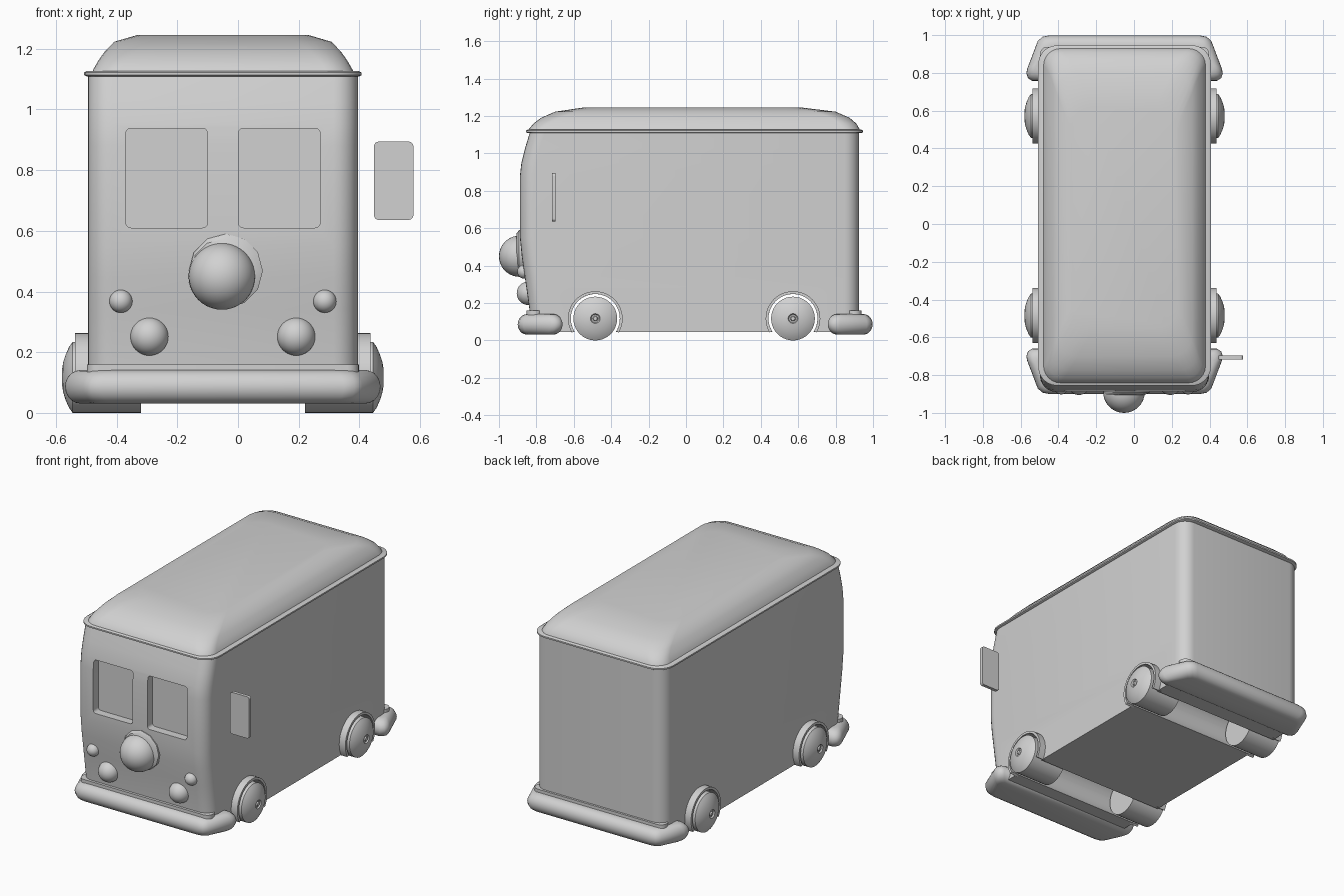
import bpy, bmesh, math
from mathutils import Vector

if "Cube" in bpy.data.objects:
    bpy.data.objects.remove(bpy.data.objects["Cube"])

CX = -0.05  # centre line of the van (the mirror sticks out on one side)
grey = bpy.data.materials.new("light grey")
grey.diffuse_color = (0.64, 0.64, 0.64, 1)
grey.use_nodes = True
grey.node_tree.nodes["Principled BSDF"].inputs["Base Color"].default_value = grey.diffuse_color


def finish(name, bm, angle=35):
    bmesh.ops.recalc_face_normals(bm, faces=bm.faces)
    me = bpy.data.meshes.new(name)
    bm.to_mesh(me)
    bm.free()
    ob = bpy.data.objects.new(name, me)
    bpy.context.collection.objects.link(ob)
    me.materials.append(grey)
    smooth(ob, angle)
    return ob


def smooth(ob, angle=35):
    bpy.ops.object.select_all(action='DESELECT')
    ob.select_set(True)
    bpy.context.view_layer.objects.active = ob
    bpy.ops.object.shade_smooth_by_angle(angle=math.radians(angle))


def loft(name, rings, angle=35):
    """Skin a list of equal-length closed rings and cap both ends."""
    bm = bmesh.new()
    vs = [[bm.verts.new(p) for p in ring] for ring in rings]
    n = len(vs[0])
    for a, b in zip(vs, vs[1:]):
        for i in range(n):
            bm.faces.new((a[i], a[(i + 1) % n], b[(i + 1) % n], b[i]))
    bm.faces.new(vs[0])
    bm.faces.new(vs[-1])
    return finish(name, bm, angle)


def rrect(hx, y0, y1, r, n=6):
    """Rounded rectangle outline, centred on x = 0."""
    pts = []
    for k, (sx, y) in enumerate([(1, y1 - r), (-1, y1 - r), (-1, y0 + r), (1, y0 + r)]):
        for i in range(n + 1):
            a = math.pi / 2 * (k + i / n)
            pts.append((sx * (hx - r) + r * math.cos(a), y + r * math.sin(a)))
    return pts


def level(hx, y0, y1, r, z):
    return [(CX + x, y, z) for x, y in rrect(hx, y0, y1, r)]


def plate(name, x0, x1, z0, z1, y0, y1, r):
    """Upright rounded plate facing -y."""
    c = (x0 + x1) / 2
    out = rrect((x1 - x0) / 2, z0, z1, r)
    return loft(name, [[(c + x, y, z) for x, z in out] for y in (y0, y1)])


def ball(name, x, y, z, r):
    bm = bmesh.new()
    bmesh.ops.create_uvsphere(bm, u_segments=32, v_segments=20, radius=r)
    bmesh.ops.translate(bm, verts=bm.verts, vec=Vector((x, y, z)))
    return finish(name, bm)


def turned_x(name, profile, y, z, side, n=40):
    """Round part along x; profile holds (distance from centre line, radius)."""
    return loft(name, [[(CX + side * d, y + r * math.cos(2 * math.pi * i / n),
                         z + r * math.sin(2 * math.pi * i / n)) for i in range(n)]
                       for d, r in profile])


# body shell: front face bulges forward in the middle
front = [(0.045, -0.832), (0.16, -0.836), (0.34, -0.862), (0.45, -0.878), (0.55, -0.888),
         (0.88, -0.888), (0.95, -0.880), (1.03, -0.86), (1.115, -0.834)]
body = loft("body", [level(0.445, y, 0.925, 0.08, z) for z, y in front])

# wheel tunnels and window recesses
WHEELS = (("front", -0.485), ("rear", 0.572))
WZ = 0.117
cutters = [turned_x("tunnel_cutter", [(-0.6, 0.131), (0.6, 0.131)], y, WZ, 1) for _, y in WHEELS]
for x0 in (-0.37, 0.001):
    cutters.append(plate("window_cutter", x0, x0 + 0.27, 0.61, 0.938, -1.0, -0.838, 0.018))
for c in cutters:
    c.hide_render = True
    bpy.context.view_layer.objects.active = body
    m = body.modifiers.new("cut", 'BOOLEAN')
    m.object = c
    m.solver = 'EXACT'
    bpy.ops.object.modifier_apply(modifier=m.name)
    bpy.data.objects.remove(c)
smooth(body)

# roof gutter and domed roof
loft("roof_rim", [level(0.447, -0.846, 0.936, 0.09, 1.108), level(0.457, -0.856, 0.946, 0.10, 1.113),
                  level(0.457, -0.856, 0.946, 0.10, 1.122), level(0.447, -0.846, 0.936, 0.09, 1.127)])
loft("roof", [level(0.432, -0.845, 0.932, 0.09, 1.115), level(0.428, -0.84, 0.928, 0.09, 1.13),
              level(0.411, -0.815, 0.910, 0.09, 1.16), level(0.39, -0.775, 0.875, 0.10, 1.19),
              level(0.358, -0.70, 0.80, 0.11, 1.223), level(0.283, -0.55, 0.62, 0.12, 1.245)], 50)

# bumpers with thin trim strips above them
half = [(0.40, -0.12), (0.435, -0.113), (0.46, -0.09), (0.515, 0.055),
        (0.52, 0.08), (0.512, 0.105), (0.49, 0.12)]
outline = half + [(-x, y) for x, y in reversed(half)]
for name, yc, s in (("front", -0.78, 1), ("rear", 0.878, -1)):
    rings = []
    for i in range(11):
        t = math.pi * (i / 10 - 0.5)
        inset = 0.05 * (1 - math.cos(t))
        sx, sy = 1 - inset / 0.52, 1 - inset / 0.12
        rings.append([(CX + x * sx, yc + s * y * sy, 0.086 + 0.055 * math.sin(t)) for x, y in outline])
    loft(name + "_bumper", rings, 40)
    y0, y1 = (-0.852, -0.77) if s == 1 else (0.86, 0.938)
    loft(name + "_trim", [level(0.448, y0, y1, 0.038, z) for z in (0.12, 0.16)])

# wheels with domed hubs, and arches around them
wheel = [(0.27, 0.117), (0.495, 0.117), (0.507, 0.10), (0.518, 0.075), (0.526, 0.05),
         (0.53, 0.026), (0.522, 0.021), (0.522, 0.014), (0.53, 0.010)]
for name, y in WHEELS:
    for side, label in ((-1, "left"), (1, "right")):
        turned_x(f"{name}_{label}_wheel", wheel, y, WZ, side)
        rings = []
        for i in range(33):
            a = math.radians(-31 + 242 * i / 32)
            rings.append([(CX + side * d, y + r * math.cos(a), WZ + r * math.sin(a))
                          for d, r in ((0.43, 0.131), (0.487, 0.131), (0.487, 0.146), (0.43, 0.146))])
        loft(f"{name}_{label}_arch", rings)

# nose ball with its collar
ball("nose", -0.053, -0.89, 0.45, 0.11)
n = 12
loft("nose_collar", [[(-0.04 - 0.01 * (r < 0.12) + r * math.cos(2 * math.pi * i / n), y,
                       0.468 + r * math.sin(2 * math.pi * i / n)) for i in range(n)]
                     for y, r in ((-0.85, 0.122), (-0.893, 0.122), (-0.905, 0.105))])

# headlamps and indicator lamps
for s, label in ((-1, "left"), (1, "right")):
    ball(label + "_headlamp", CX + s * 0.242, -0.842, 0.252, 0.063)
    ball(label + "_indicator", CX + s * 0.336, -0.864, 0.368, 0.038)

# side mirror plate
plate("side_mirror", 0.448, 0.578, 0.636, 0.894, -0.717, -0.697, 0.016)
